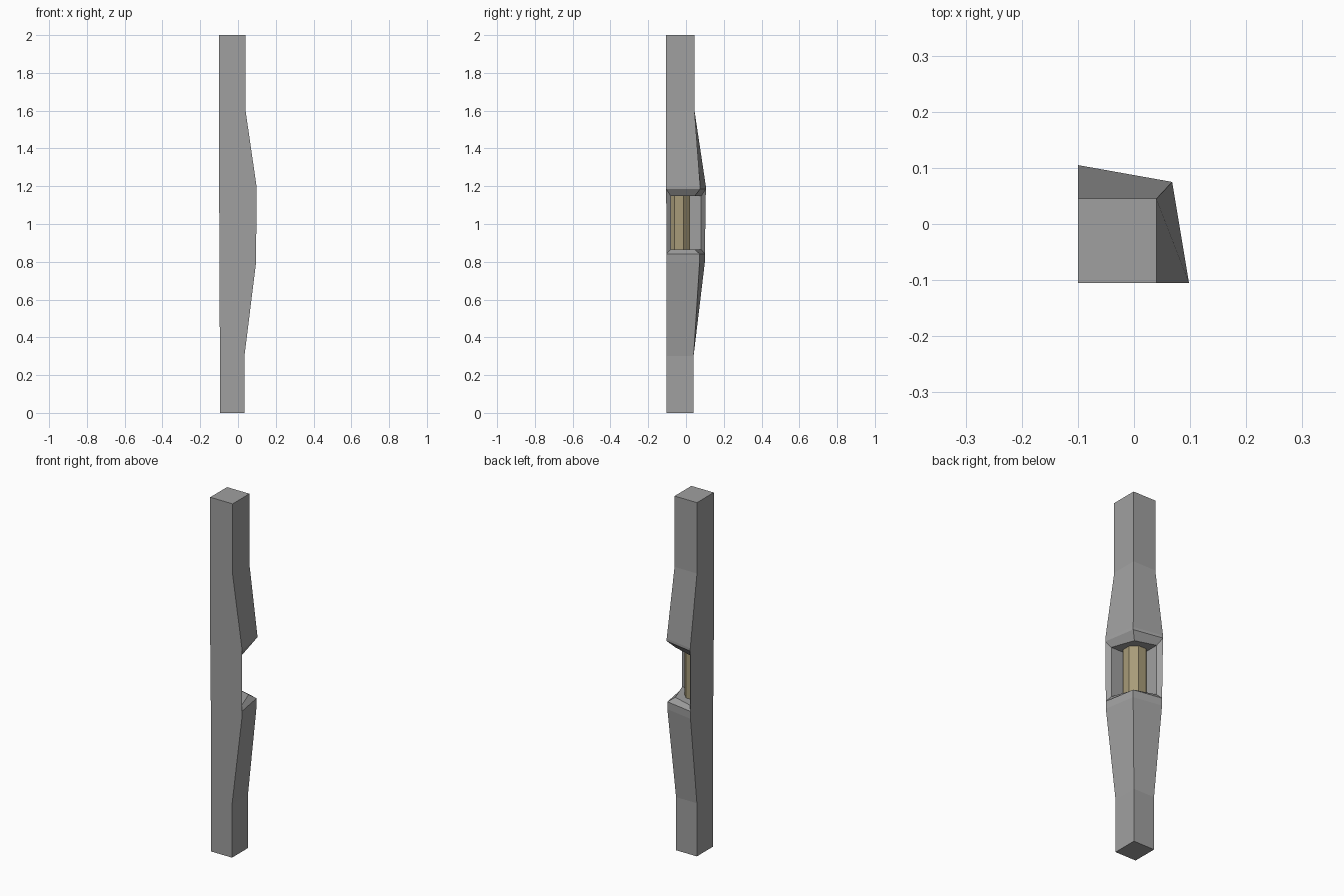
import bpy
import math

cube = bpy.data.objects.get("Cube")
if cube:
    bpy.data.objects.remove(cube, do_unlink=True)


def material(name, rgb):
    mat = bpy.data.materials.new(name)
    mat.use_nodes = True
    color = (*rgb, 1)
    mat.diffuse_color = color
    mat.node_tree.nodes["Principled BSDF"].inputs["Base Color"].default_value = color
    return mat


def mesh_object(name, verts, faces, mat):
    mesh = bpy.data.meshes.new(name)
    mesh.from_pydata(verts, [], faces)
    mesh.materials.append(mat)
    obj = bpy.data.objects.new(name, mesh)
    bpy.context.collection.objects.link(obj)
    return obj


grey = material("concrete grey", (0.35, 0.35, 0.35))
tan = material("warm tan", (0.39, 0.33, 0.19))

# Post sections: height, then corners front-left, front-right, back-right, back-left
slim_low = [(-0.096, -0.102), (0.034, -0.102), (0.034, 0.04), (-0.096, 0.04)]
wide_low = [(-0.098, -0.103), (0.096, -0.103), (0.066, 0.072), (-0.098, 0.1)]
wide_top = [(-0.1, -0.105), (0.098, -0.105), (0.068, 0.075), (-0.1, 0.105)]
slim_top = [(-0.1, -0.105), (0.04, -0.105), (0.04, 0.045), (-0.1, 0.045)]
sections = [(0, slim_low), (0.3, slim_low), (0.8, wide_low), (0.842, wide_low),
            (1.185, wide_top), (1.2, wide_top), (1.6, slim_top), (2, slim_top)]
verts = [(x, y, z) for z, ring in sections for x, y in ring]
faces = [(3, 2, 1, 0), tuple(len(verts) - 4 + i for i in range(4))]
for level in range(len(sections) - 1):
    for i in range(4):
        if level == 3 and i in (1, 2):
            continue  # open corner of the recess
        a, b = level * 4 + i, level * 4 + (i + 1) % 4
        faces.append((a, b, b + 4, a + 4))

# Recess with bevelled rim in the open corner
recess = [(-0.08, -0.08), (0.08, -0.08), (0.035, 0.045), (-0.08, 0.08)]
low = len(verts)
top = low + 4
verts += [(x, y, z) for z in (0.865, 1.147) for x, y in recess]
faces += [(low, low + 1, low + 2, low + 3), (top + 3, top + 2, top + 1, top)]
faces += [(low + 1, low, top, top + 1), (low, low + 3, top + 3, top)]
rim_low, rim_top = 12, 16
for i in (1, 2):
    faces.append((rim_low + i, rim_low + i + 1, low + i + 1, low + i))
    faces.append((rim_top + i + 1, rim_top + i, top + i, top + i + 1))
faces.append((rim_low + 1, low + 1, top + 1, rim_top + 1))
faces.append((low + 3, rim_low + 3, rim_top + 3, top + 3))
mesh_object("post", verts, faces, grey)

# Octagonal tube set into the recess corner
apothem, sides = 0.058, 8
bpy.ops.mesh.primitive_cylinder_add(
    vertices=sides, radius=apothem / math.cos(math.pi / sides), depth=0.286,
    location=(-0.038, -0.038, 1.006), rotation=(0, 0, math.pi / sides))
tube = bpy.context.object
tube.name = "recessed_tube"
tube.data.materials.append(tan)
